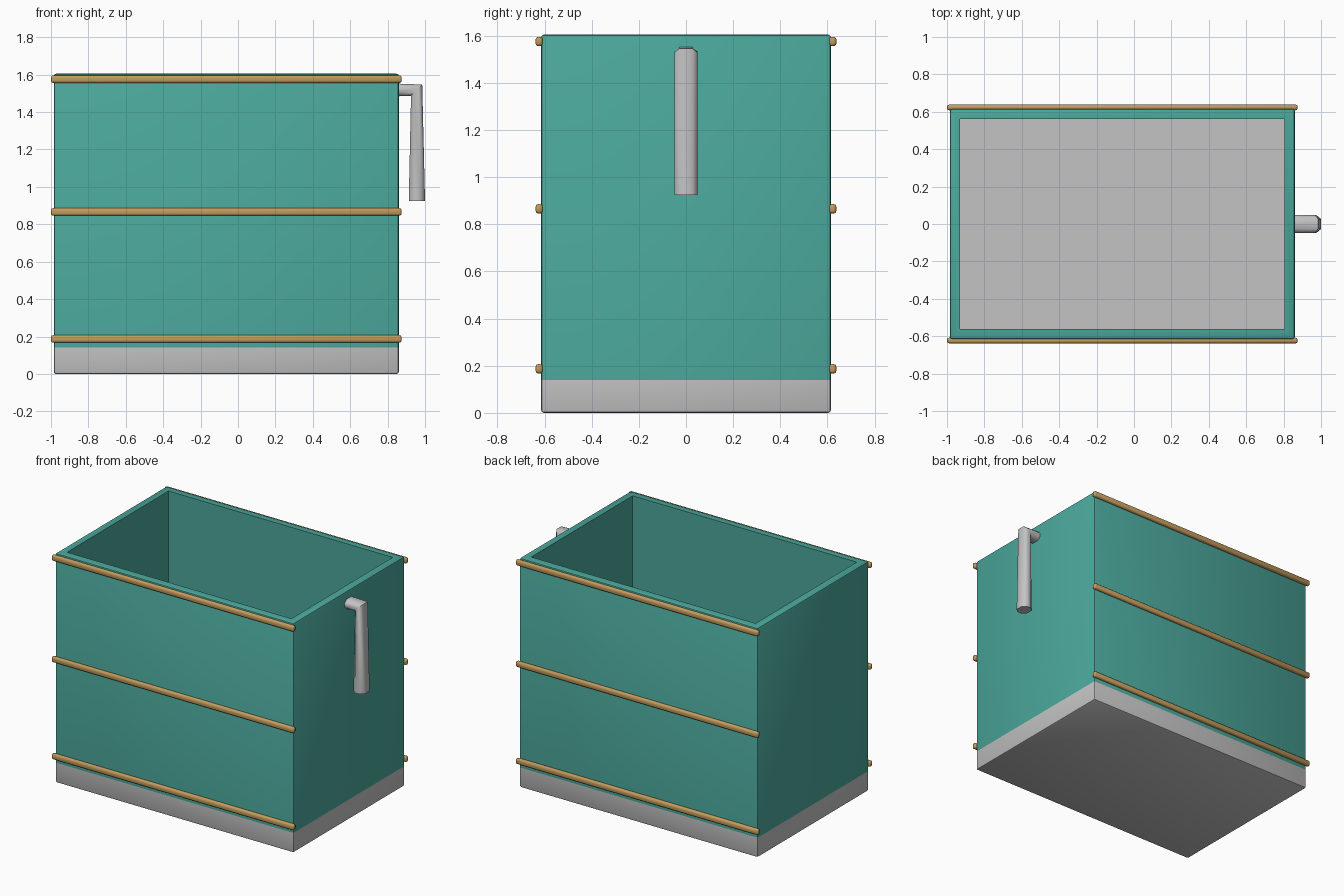
import bpy, bmesh
from mathutils import Vector

if "Cube" in bpy.data.objects:
    bpy.data.objects.remove(bpy.data.objects["Cube"])


def material(name, rgb):
    m = bpy.data.materials.new(name)
    m.diffuse_color = (*rgb, 1)
    m.use_nodes = True
    m.node_tree.nodes["Principled BSDF"].inputs["Base Color"].default_value = m.diffuse_color
    return m


teal = material("teal", (0.07, 0.39, 0.33))
grey = material("light grey", (0.55, 0.55, 0.55))
tan = material("golden tan", (0.55, 0.33, 0.11))


def finish(name, bm, mats, angle=0.6):
    bmesh.ops.recalc_face_normals(bm, faces=bm.faces)
    me = bpy.data.meshes.new(name)
    bm.to_mesh(me)
    bm.free()
    for m in mats:
        me.materials.append(m)
    ob = bpy.data.objects.new(name, me)
    bpy.context.collection.objects.link(ob)
    bpy.ops.object.select_all(action='DESELECT')
    ob.select_set(True)
    bpy.context.view_layer.objects.active = ob
    bpy.ops.object.shade_smooth_by_angle(angle=angle)
    return ob


def box(lo, hi):
    bm = bmesh.new()
    bmesh.ops.create_cube(bm, size=1)
    lo, hi = Vector(lo), Vector(hi)
    for v in bm.verts:
        v.co = (lo + hi) / 2 + v.co * (hi - lo)
    return bm


# Open tub: softened box, hollowed from the top, with a grey base band and floor
BAND, FLOOR = 0.14, 0.15
bm = box((-0.985, -0.615, 0), (0.86, 0.615, 1.605))
bmesh.ops.bevel(bm, geom=bm.edges[:], offset=0.012, segments=2, profile=0.5, affect='EDGES')
bm.normal_update()
top = max(bm.faces, key=lambda f: f.calc_center_median().z)
bmesh.ops.inset_region(bm, faces=[top], thickness=0.06)
ret = bmesh.ops.extrude_discrete_faces(bm, faces=[top])
for v in ret["faces"][0].verts:
    v.co.z = FLOOR
bmesh.ops.bisect_plane(bm, geom=bm.verts[:] + bm.edges[:] + bm.faces[:],
                       plane_co=(0, 0, BAND), plane_no=(0, 0, 1))
for f in bm.faces:
    c = f.calc_center_median()
    f.material_index = 1 if c.z < FLOOR + 0.001 else 0
finish("tub", bm, [teal, grey])

# Three rounded rods along the front and the back
for side, label in ((-1, "front"), (1, "back")):
    for z, level in ((0.187, "lower"), (0.866, "middle"), (1.576, "upper")):
        y = side * 0.623
        bm = box((-1.0, y - 0.015, z - 0.02), (0.875, y + 0.015, z + 0.02))
        bmesh.ops.bevel(bm, geom=bm.edges[:], offset=0.011, segments=2,
                        profile=0.5, affect='EDGES')
        finish(f"{label}_{level}_rod", bm, [tan], 0.9)

# Crank handle: eight-sided rings swept out of the side and down
SECTION = ((1, 0.55), (0.4, 1), (-0.4, 1), (-1, 0.55),
           (-1, -0.55), (-0.4, -1), (0.4, -1), (1, -0.55))
RINGS = (((0.852, 1.484), (0.852, 1.552)),   # inner and outer edge in x, z
         ((0.925, 1.487), (0.985, 1.547)),
         ((0.913, 0.925), (1.0, 0.925)))
bm = bmesh.new()
loops = []
for inner, outer in RINGS:
    a, b = Vector(inner), Vector(outer)
    mid, half = (a + b) / 2, (b - a) / 2
    loop = []
    for u, w in SECTION:
        p = mid + half * u
        loop.append(bm.verts.new((p.x, 0.049 * w, p.y)))
    loops.append(loop)
for r, s in zip(loops, loops[1:]):
    for i in range(8):
        j = (i + 1) % 8
        bm.faces.new((r[i], r[j], s[j], s[i]))
bm.faces.new(loops[0])
bm.faces.new(loops[-1])
finish("crank_handle", bm, [grey], 1.0)
